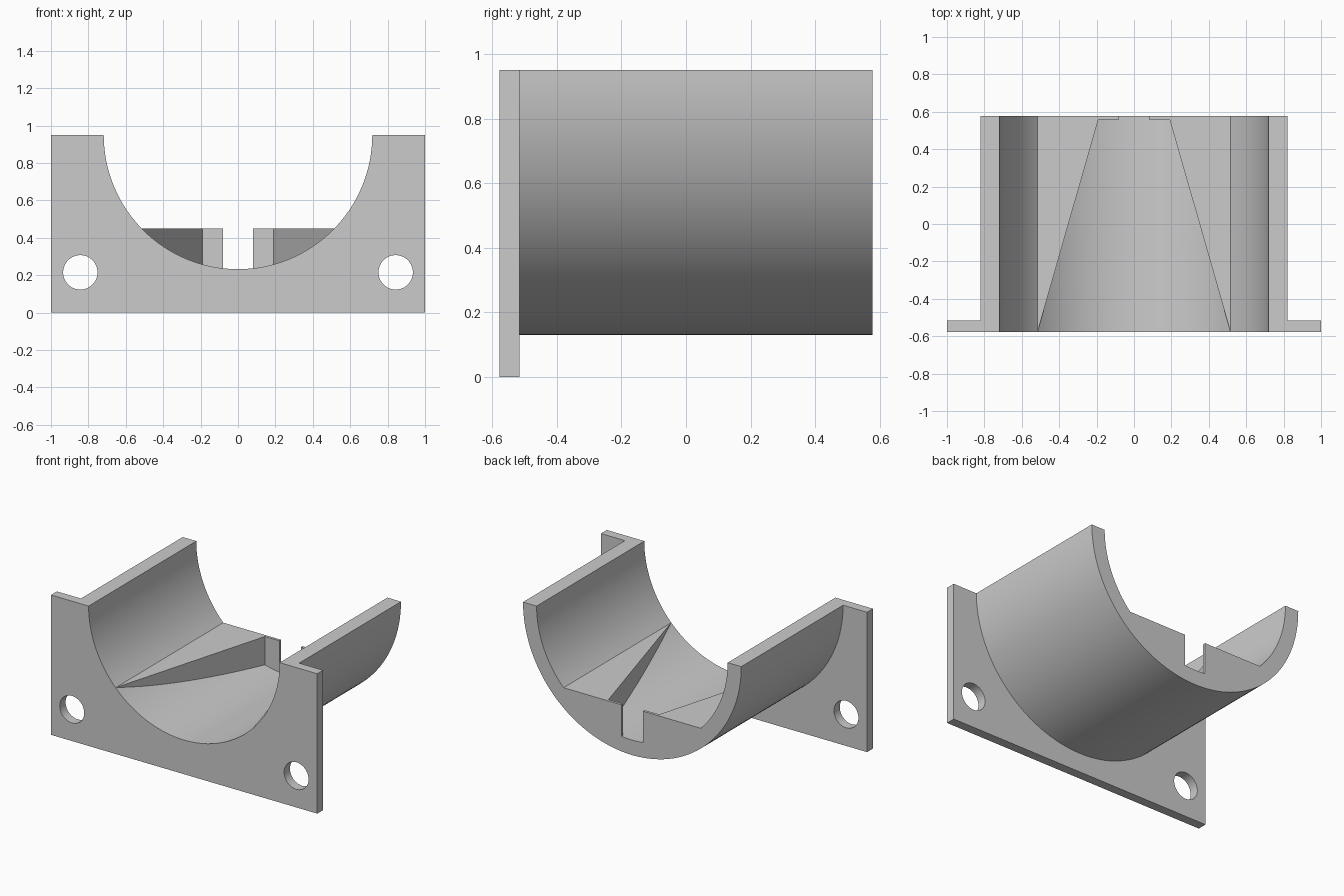
import bpy
import bmesh
from math import radians
from mathutils import Matrix

if "Cube" in bpy.data.objects:
    bpy.data.objects.remove(bpy.data.objects["Cube"], do_unlink=True)

HALF_Y = 0.578      # half the overall depth
PLATE_BACK = -0.515
TOP = 0.95          # height of the rim and of the trough axis
OUTER, BORE = 0.82, 0.718
LEDGE = 0.45        # height of the two guide ramps

grey = bpy.data.materials.new("Light Grey")
grey.use_nodes = True
colour = (0.6, 0.6, 0.6, 1)
grey.diffuse_color = colour
grey.node_tree.nodes["Principled BSDF"].inputs["Base Color"].default_value = colour


def make(name, bm):
    bmesh.ops.recalc_face_normals(bm, faces=bm.faces)
    mesh = bpy.data.meshes.new(name)
    bm.to_mesh(mesh)
    bm.free()
    mesh.materials.append(grey)
    obj = bpy.data.objects.new(name, mesh)
    bpy.context.collection.objects.link(obj)
    return obj


def prism(name, outline, z0, z1):
    bm = bmesh.new()
    face = bm.faces.new([bm.verts.new((x, y, z0)) for x, y in outline])
    top = bmesh.ops.extrude_face_region(bm, geom=[face])["geom"]
    verts = [v for v in top if isinstance(v, bmesh.types.BMVert)]
    bmesh.ops.translate(bm, verts=verts, vec=(0, 0, z1 - z0))
    return make(name, bm)


def box(name, x, y0, y1, z0, z1):
    return prism(name, [(-x, y0), (x, y0), (x, y1), (-x, y1)], z0, z1)


def cylinder(name, radius, x, z, y0, y1, segments):
    bm = bmesh.new()
    place = Matrix.Translation((x, (y0 + y1) / 2, z)) @ Matrix.Rotation(radians(90), 4, "X")
    bmesh.ops.create_cone(bm, cap_ends=True, segments=segments, radius1=radius,
                          radius2=radius, depth=y1 - y0, matrix=place)
    return make(name, bm)


def combine(target, tool, operation):
    """Apply a boolean and discard the tool."""
    mod = target.modifiers.new("Boolean", "BOOLEAN")
    mod.operation, mod.solver, mod.object = operation, "EXACT", tool
    bpy.ops.object.select_all(action="DESELECT")
    bpy.context.view_layer.objects.active = target
    target.select_set(True)
    bpy.ops.object.modifier_apply(modifier=mod.name)
    bpy.data.objects.remove(tool, do_unlink=True)


# Mounting plate joined to the trough barrel
holder = box("trough_bracket", 1, -HALF_Y, PLATE_BACK, 0, TOP + 0.1)
barrel = cylinder("barrel", OUTER, 0, TOP, PLATE_BACK - 0.03, HALF_Y, 128)
combine(holder, barrel, "UNION")

# Bore, with the two tapering guide ramps and their end lips left standing
bore = cylinder("bore_cutter", BORE, 0, TOP, -0.8, 0.8, 128)
plan = [(0.515, -0.574), (0.19, 0.56), (0.08, 0.56), (0.08, 0.9), (0.9, 0.9), (0.9, -0.574)]
for side in (-1, 1):
    ramp = prism("guide_ramp", [(side * x, y) for x, y in plan], 0, LEDGE)
    combine(bore, ramp, "DIFFERENCE")
combine(holder, bore, "DIFFERENCE")

# Flat rim across the top
combine(holder, box("rim_cutter", 1.5, -1, 1, TOP, TOP + 1), "DIFFERENCE")

# Screw holes in the lower corners of the plate
for side in (-1, 1):
    hole = cylinder("screw_hole_cutter", 0.092, side * 0.843, 0.215, -0.8, -0.4, 48)
    combine(holder, hole, "DIFFERENCE")

bpy.ops.object.shade_smooth_by_angle(angle=radians(25))
